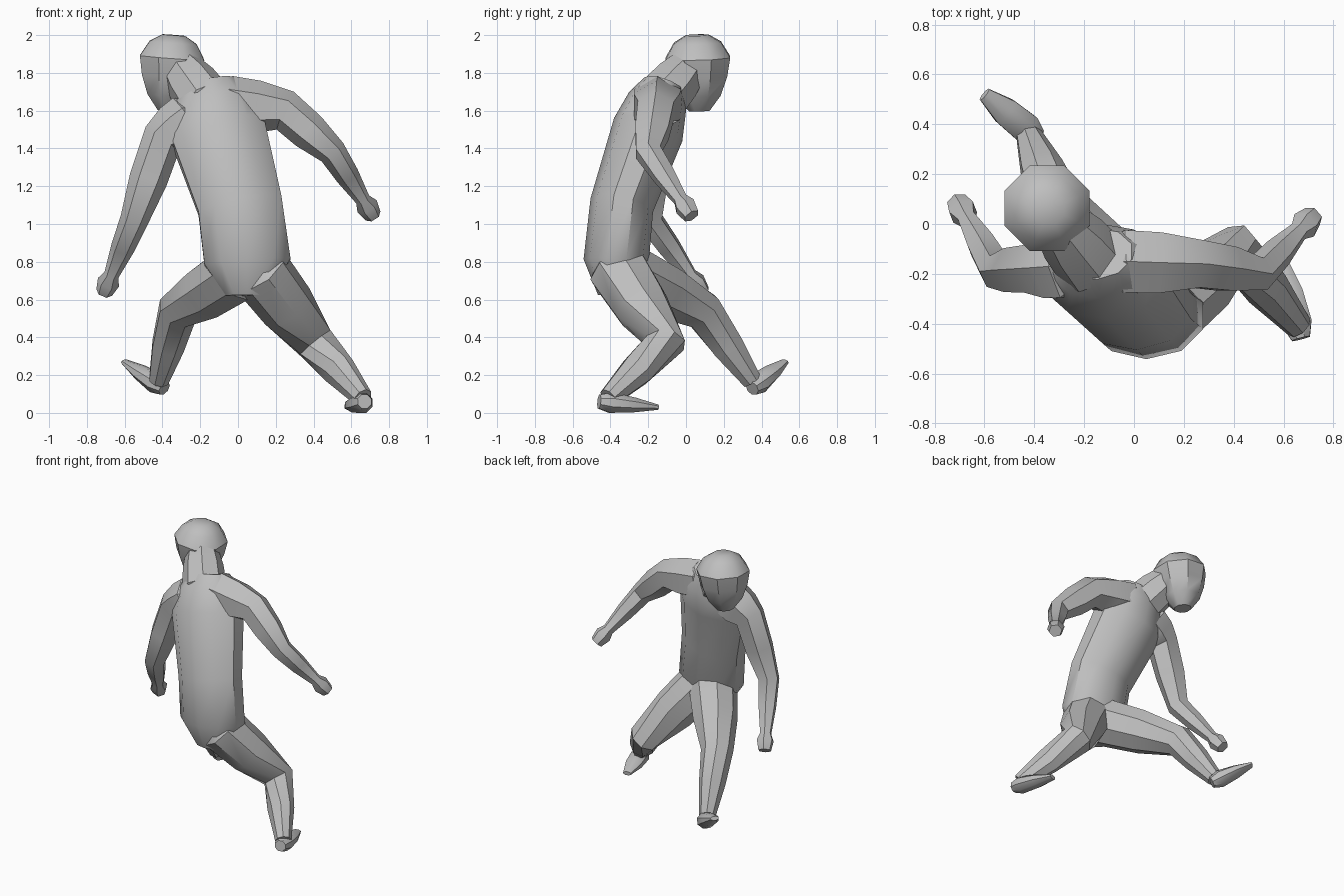
import bpy
import bmesh
import math
from mathutils import Vector

default_cube = bpy.data.objects.get("Cube")
if default_cube:
    bpy.data.objects.remove(default_cube, do_unlink=True)

# One plain grey for the whole figure
grey = bpy.data.materials.new("clay_grey")
grey.use_nodes = True
shade = (0.52, 0.52, 0.52, 1)
grey.diffuse_color = shade
principled = next(node for node in grey.node_tree.nodes if node.type == "BSDF_PRINCIPLED")
principled.inputs["Base Color"].default_value = shade

SIDEWAYS = Vector((1, 0, 0))
FORWARD = Vector((0, 1, 0))
UP = Vector((0, 0, 1))


def ring_axes(centres, index, side):
    """Width and depth directions of a ring square to the path."""
    before = centres[index] - centres[max(index - 1, 0)]
    after = centres[min(index + 1, len(centres) - 1)] - centres[index]
    along = (before.normalized() + after.normalized()).normalized()
    across = (side - along * side.dot(along)).normalized()
    return across, along.cross(across)


def loft(name, rings, side, sides=8):
    """Skin (centre, half width, half depth) rings into a closed part."""
    bm = bmesh.new()
    centres = [centre for centre, width, depth in rings]
    angles = [math.tau * (step + 0.5) / sides for step in range(sides)]
    loops = []
    for index, (centre, width, depth) in enumerate(rings):
        across, through = ring_axes(centres, index, side)
        loops.append([
            bm.verts.new(centre + across * width * math.cos(angle)
                         + through * depth * math.sin(angle))
            for angle in angles])
    for lower, upper in zip(loops, loops[1:]):
        for here in range(sides):
            there = (here + 1) % sides
            bm.faces.new((lower[here], lower[there], upper[there], upper[here]))
    bm.faces.new(loops[0])
    bm.faces.new(loops[-1])
    bmesh.ops.recalc_face_normals(bm, faces=bm.faces)

    mesh = bpy.data.meshes.new(name)
    bm.to_mesh(mesh)
    bm.free()
    mesh.materials.append(grey)
    part = bpy.data.objects.new(name, mesh)
    bpy.context.collection.objects.link(part)
    bpy.ops.object.select_all(action="DESELECT")
    part.select_set(True)
    bpy.context.view_layer.objects.active = part
    bpy.ops.object.shade_smooth_by_angle(angle=math.radians(40))


def limb_rings(joints, thick, thin):
    """Domed root, then an even taper with a slight muscle bulge on each bone."""
    joints = [Vector(joint) for joint in joints]
    taper = (thick - thin) / (len(joints) - 1)
    inward = (joints[0] - joints[1]).normalized()
    rings = [(joints[0] + inward * thick / 2, thick / 2, thick / 2)]
    for index, joint in enumerate(joints):
        radius = thick - taper * index
        if index:
            muscle = (radius + taper / 2) * 1.1
            rings.append((joint.lerp(joints[index - 1], 0.5), muscle, muscle))
        rings.append((joint, radius, radius))
    return rings


def arm(name, root, shoulder, elbow, wrist):
    """Arm ending in a blocky fist that carries on from the forearm."""
    rings = limb_rings((root, shoulder, elbow, wrist), 0.145, 0.04)
    reach = (Vector(wrist) - Vector(elbow)).normalized()
    for distance, size in ((0.05, 0.06), (0.12, 0.045)):
        rings.append((Vector(wrist) + reach * distance, size, size))
    loft(name, rings, FORWARD, sides=6)


def leg(name, hip, knee, ankle):
    loft(name, limb_rings((hip, knee, ankle), 0.165, 0.055), SIDEWAYS)


def foot(name, heel, toe):
    """Wedge that is deep at the heel and thin at the toe."""
    heel, toe = Vector(heel), Vector(toe)
    rings = [(heel.lerp(toe, part), width, width * (1 - part / 2))
             for part, width in ((0, 0.04), (0.2, 0.065), (0.6, 0.06), (1, 0.03))]
    loft(name, rings, (toe - heel).cross(UP))


# Torso: a leaning spine, flatter front to back than side to side
spine = {
    "seat": ((0.05, -0.38, 0.62), 0.12),
    "hips": ((0.05, -0.37, 0.8), 0.24),
    "belly": ((0.01, -0.34, 1.1), 0.235),
    "chest": ((-0.11, -0.2, 1.5), 0.265),
    "shoulders": ((-0.13, -0.15, 1.65), 0.22),
    "collar": ((-0.15, -0.12, 1.74), 0.15),
}
loft("torso", [(Vector(centre), width, width * 0.72) for centre, width in spine.values()],
     SIDEWAYS, sides=10)

# Head: short jaw, widest above the brow
chin, crown = Vector((-0.37, 0.07, 1.6)), Vector((-0.34, 0.06, 2))
skull = ((0, 0.06), (0.2, 0.125), (0.45, 0.165), (0.7, 0.185), (0.9, 0.135), (1, 0.065))
loft("head", [(chin.lerp(crown, part), size, size) for part, size in skull], SIDEWAYS)

# Neck
loft("neck", limb_rings(((-0.17, -0.15, 1.64), (-0.32, 0.03, 1.85)), 0.15, 0.1), SIDEWAYS)

# Arms
arm("left_arm", root=(-0.05, -0.15, 1.64), shoulder=(0.25, -0.16, 1.6),
    elbow=(0.5, -0.2, 1.38), wrist=(0.66, -0.03, 1.13))
arm("right_arm", root=(-0.26, -0.17, 1.55), shoulder=(-0.4, -0.18, 1.45),
    elbow=(-0.55, -0.19, 1.02), wrist=(-0.67, 0.02, 0.73))

# Legs
leg("left_leg", hip=(0.11, -0.36, 0.76), knee=(0.41, -0.11, 0.37), ankle=(0.66, -0.41, 0.08))
leg("right_leg", hip=(0, -0.32, 0.75), knee=(-0.32, 0.09, 0.54), ankle=(-0.42, 0.35, 0.17))

# Feet
foot("left_foot", heel=(0.67, -0.46, 0.06), toe=(0.59, -0.15, 0.03))
foot("right_foot", heel=(-0.39, 0.35, 0.13), toe=(-0.6, 0.52, 0.27))
